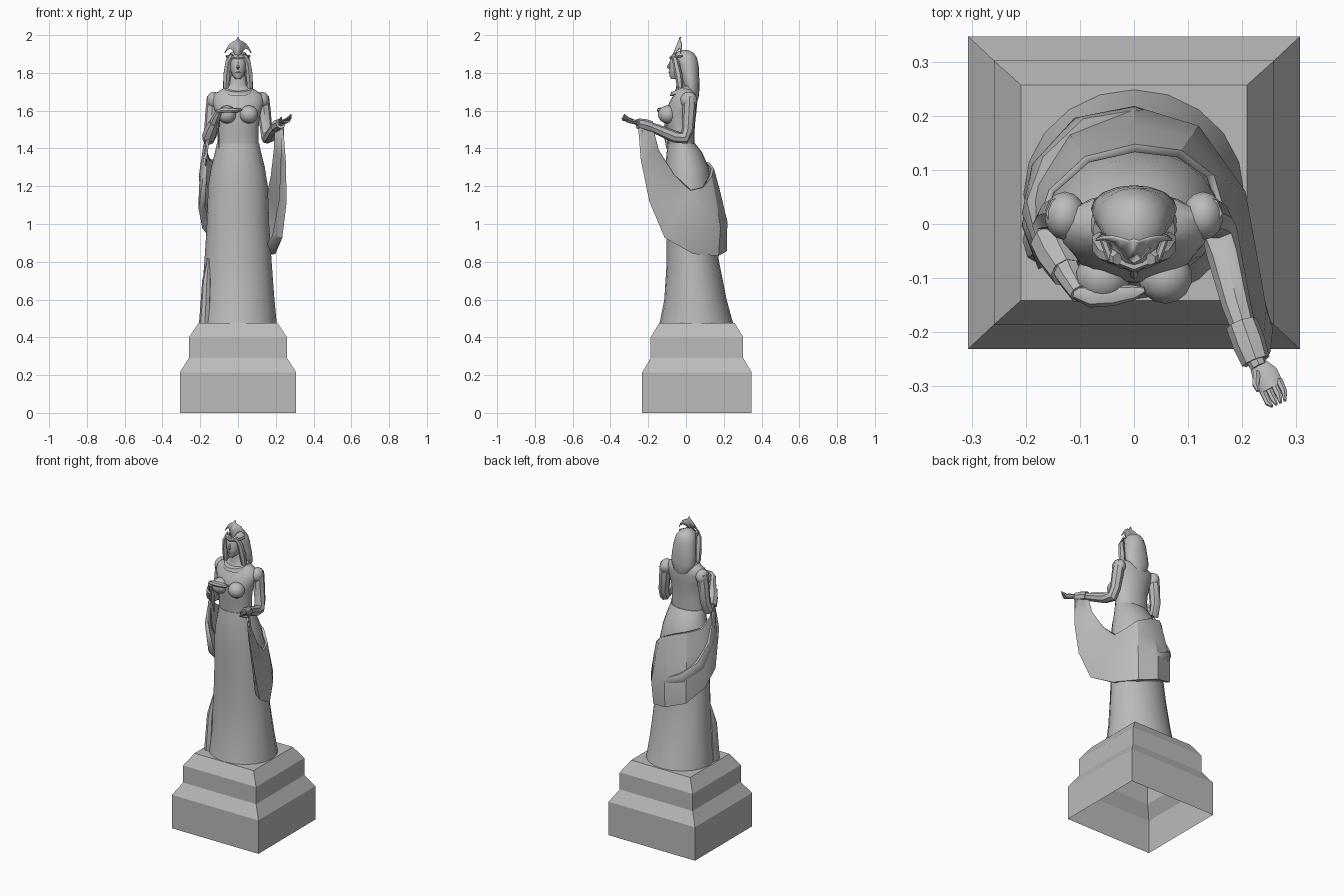
import bpy, bmesh, math
from mathutils import Vector

stone = bpy.data.materials.new("grey stone")
stone.diffuse_color = (0.5, 0.5, 0.5, 1)


def loft(name, rings, closed=True, cap0=True, cap1=True, angle=40):
    """Skin a list of equal-length point rings."""
    bm = bmesh.new()
    rows = [[bm.verts.new(p) for p in r] for r in rings]
    n = len(rows[0])
    for a, b in zip(rows, rows[1:]):
        for i in range(n if closed else n - 1):
            j = (i + 1) % n
            bm.faces.new((a[i], a[j], b[j], b[i]))
    if closed and cap0:
        bm.faces.new(rows[0][::-1])
    if closed and cap1:
        bm.faces.new(rows[-1])
    bmesh.ops.recalc_face_normals(bm, faces=bm.faces)
    me = bpy.data.meshes.new(name)
    bm.to_mesh(me)
    bm.free()
    return finish(bpy.data.objects.new(name, me), angle, True)


def finish(ob, angle=40, link=False):
    if link:
        bpy.context.collection.objects.link(ob)
    ob.data.materials.append(stone)
    bpy.ops.object.select_all(action='DESELECT')
    ob.select_set(True)
    bpy.context.view_layer.objects.active = ob
    if angle:
        bpy.ops.object.shade_smooth_by_angle(angle=math.radians(angle))
    return ob


def body(name, prof, n=20, **kw):
    """Stack of ellipses: (z, half width, front y, back y)."""
    rings = []
    for z, rx, yf, yb in prof:
        cy, ry = (yf + yb) / 2, (yb - yf) / 2
        rings.append([(rx * math.cos(2 * math.pi * i / n),
                       cy + ry * math.sin(2 * math.pi * i / n), z) for i in range(n)])
    return loft(name, rings, **kw)


def tube(name, pts, ref=(1, 0, 0), flat=1.0, n=8):
    """Limb along points (x, y, z, radius); flat squashes it across ref."""
    ps = [Vector(p[:3]) for p in pts]
    rings = []
    for k, p in enumerate(ps):
        d = (ps[min(k + 1, len(ps) - 1)] - ps[max(k - 1, 0)]).normalized()
        s = d.cross(Vector(ref)).normalized()
        u = s.cross(d)
        r = pts[k][3]
        rings.append([p + s * r * math.cos(2 * math.pi * i / n)
                      + u * r * flat * math.sin(2 * math.pi * i / n) for i in range(n)])
    return loft(name, rings)


def ball(name, loc, size, seg=14):
    bpy.ops.mesh.primitive_uv_sphere_add(segments=seg, ring_count=8, location=loc)
    ob = bpy.context.object
    ob.name = name
    ob.scale = size
    return finish(ob, 40)


# plinth, open underneath
plinth = [(0, .308, .29), (.215, .308, .29), (.29, .26, .245), (.40, .26, .245), (.475, .21, .2)]
loft("plinth", [[(sx * a, .058 + sy * b, z) for sx, sy in ((-1, -1), (1, -1), (1, 1), (-1, 1))]
                for z, a, b in plinth], cap0=False, angle=0)

# gown
body("skirt", [(.472, .205, -.14, .25), (.6, .193, -.115, .215), (.8, .178, -.102, .175),
               (1.0, .165, -.103, .15), (1.2, .158, -.11, .138), (1.3, .142, -.11, .12),
               (1.38, .122, -.102, .085), (1.425, .112, -.096, .05)])
tube("skirt_fold", [(-.155, -.02, .82, .01), (-.165, -.03, .7, .035), (-.175, -.03, .472, .045)],
     ref=(1, 0, 0), flat=.7)
body("torso", [(1.41, .108, -.092, .045), (1.5, .108, -.10, .045), (1.55, .113, -.108, .05),
               (1.6, .122, -.108, .056), (1.65, .138, -.085, .06), (1.685, .13, -.065, .057),
               (1.71, .09, -.055, .048), (1.735, .045, -.05, .025), (1.82, .035, -.05, .02)])
for side, tag in ((-1, "left"), (1, "right")):
    ball("bust_" + tag, (side * .058, -.098, 1.58), (.05, .05, .048))
    ball("shoulder_" + tag, (side * .128, .015, 1.655), (.038, .045, .045))

# neck collar, higher at the back
rings = []
for k in range(20):
    a = 2 * math.pi * k / 20
    c, s = math.cos(a), math.sin(a)
    rings.append([((.066 + w) * c, -.012 + (.056 + w) * s, 1.715 + .025 * s + h)
                  for w, h in ((-.016, .016), (.01, .008), (.018, -.012), (-.012, -.012))])
rings.append(rings[0])
loft("collar", rings, cap0=False, cap1=False)

# head and hair
body("head", [(1.768, .014, -.08, -.03), (1.785, .03, -.088, .0), (1.82, .043, -.088, .02),
              (1.86, .047, -.085, .03), (1.89, .042, -.075, .03), (1.91, .025, -.05, .02)], n=16)
tube("nose", [(0, -.082, 1.858, .005), (0, -.093, 1.83, .009), (0, -.085, 1.822, .005)], n=6)
tube("lips", [(-.014, -.082, 1.803, .003), (0, -.088, 1.803, .006), (.014, -.082, 1.803, .003)],
     ref=(0, 0, 1), n=6)
body("hair", [(1.652, .025, .03, .06), (1.67, .056, .012, .067), (1.72, .08, -.015, .072),
              (1.78, .077, -.03, .07), (1.84, .068, -.045, .067), (1.88, .06, -.06, .058),
              (1.905, .042, -.055, .042), (1.92, .014, -.025, .012)], n=16)
for side, tag in ((-1, "left"), (1, "right")):
    tube("hair_lock_" + tag, [(side * .03, -.065, 1.895, .012), (side * .052, -.055, 1.86, .016),
                              (side * .06, -.04, 1.79, .02), (side * .064, -.03, 1.72, .016)], n=6)

# crown: swept-back fan with a central spike, and its band
fan = [(0, 1.99, 1.87), (.01, 1.972, 1.885), (.025, 1.966, 1.915), (.042, 1.954, 1.93),
       (.058, 1.932, 1.921), (.07, 1.907, 1.904)]
fan = [(-x, t, b) for x, t, b in fan[:0:-1]] + fan
crown = loft("crown_fan", [[(x, -.078 + .5 * abs(x) + .4 * (z - 1.87), z) for z in (b, t)]
                           for x, t, b in fan], closed=False)
m = crown.modifiers.new("thickness", 'SOLIDIFY')
m.thickness, m.offset = .006, 0
tube("crown_band", [(-.06, -.02, 1.89, .007), (-.045, -.062, 1.885, .008), (0, -.08, 1.88, .009),
                    (.045, -.062, 1.885, .008), (.06, -.02, 1.89, .007)], ref=(0, 0, 1), n=6)

# bent arm held across the chest
tube("bent_arm", [(-.13, .02, 1.675, .034), (-.138, .018, 1.6, .034), (-.148, .015, 1.5, .031),
                  (-.155, .0, 1.45, .034), (-.143, -.045, 1.48, .033), (-.118, -.1, 1.555, .024),
                  (-.1, -.13, 1.595, .019)])
tube("bent_hand", [(-.11, -.127, 1.595, .012), (-.08, -.134, 1.602, .021), (-.04, -.132, 1.602, .02),
                   (0, -.127, 1.602, .014), (.02, -.122, 1.606, .005)], ref=(0, 0, 1), flat=.75)

# outstretched arm
tube("open_arm", [(.13, .02, 1.675, .034), (.138, .016, 1.6, .035), (.15, .01, 1.5, .032),
                  (.157, -.01, 1.455, .034), (.168, -.06, 1.462, .032), (.19, -.15, 1.5, .027),
                  (.215, -.23, 1.53, .02), (.232, -.265, 1.54, .016)])
tube("open_palm", [(.228, -.258, 1.539, .015), (.243, -.28, 1.542, .025), (.256, -.305, 1.547, .024)],
     ref=(0, 0, 1), flat=.5)
for k in range(4):
    dx, dy = (k - 1.5) * .010, (k - 1.5) * .007
    tube("finger_%d" % k, [(.254 + dx, -.3 + dy, 1.548, .007),
                           (.264 + dx, -.322 + dy, 1.552 + .004 * k, .006),
                           (.268 + dx * .8, -.333 + dy * .5, 1.56 + .007 * k, .003)], n=6)
tube("thumb", [(.228, -.275, 1.545, .008), (.226, -.298, 1.556, .007), (.23, -.31, 1.566, .003)], n=6)

# shawl: upper edge and hem, from open wrist round the back to the bent arm
upper = [(.20, -.18, 1.515), (.195, -.15, 1.39), (.182, -.07, 1.26), (.165, .02, 1.175),
         (.145, .09, 1.19), (.085, .135, 1.25), (0, .145, 1.29), (-.09, .122, 1.32),
         (-.155, .06, 1.34), (-.175, .0, 1.4), (-.15, -.06, 1.5)]
hem = [(.24, -.25, 1.525), (.25, -.235, 1.34), (.255, -.19, 1.12), (.232, -.11, .93),
       (.195, .04, .845), (.11, .17, .835), (0, .213, .86), (-.12, .175, .9),
       (-.185, .08, .98), (-.205, .0, 1.08), (-.175, -.08, 1.3)]
rows = []
for k, (u, h) in enumerate(zip(upper, hem)):
    u, h = Vector(u), Vector(h)
    w = math.sin(math.pi * k / 10)
    out = Vector((h.x, h.y - .03, 0)).normalized()
    mid = [u.lerp(h, f) + out * b * w for f, b in ((.3, .014), (.65, .026))]
    tuck = h - out * (.012 + .055 * w) + Vector((0, 0, .012))
    rows.append([u - out * .012 * w, u] + mid + [h, tuck])
shawl = loft("shawl", rows, closed=False, angle=30)
m = shawl.modifiers.new("thickness", 'SOLIDIFY')
m.thickness, m.offset = .01, 0

# fold lines over the back of the shawl
tube("shawl_fold", [(.1, .172, 1.0, .004), (0, .205, 1.02, .014), (-.1, .18, 1.06, .02),
                    (-.17, .1, 1.13, .022), (-.19, .02, 1.25, .018), (-.17, -.04, 1.42, .014)],
     ref=(0, 0, 1), flat=1.6, n=6)
# cloth wrapped over the two forearms
tube("wrist_wrap", [(.2, -.185, 1.515, .03), (.213, -.22, 1.525, .031), (.226, -.255, 1.532, .027)])
tube("forearm_wrap", [(-.155, -.03, 1.46, .038), (-.142, -.06, 1.495, .037), (-.125, -.09, 1.535, .031)])
tube("shawl_end", [(-.11, -.1, 1.56, .012), (-.105, -.105, 1.48, .014), (-.1, -.1, 1.4, .005)],
     flat=.5, n=6)
